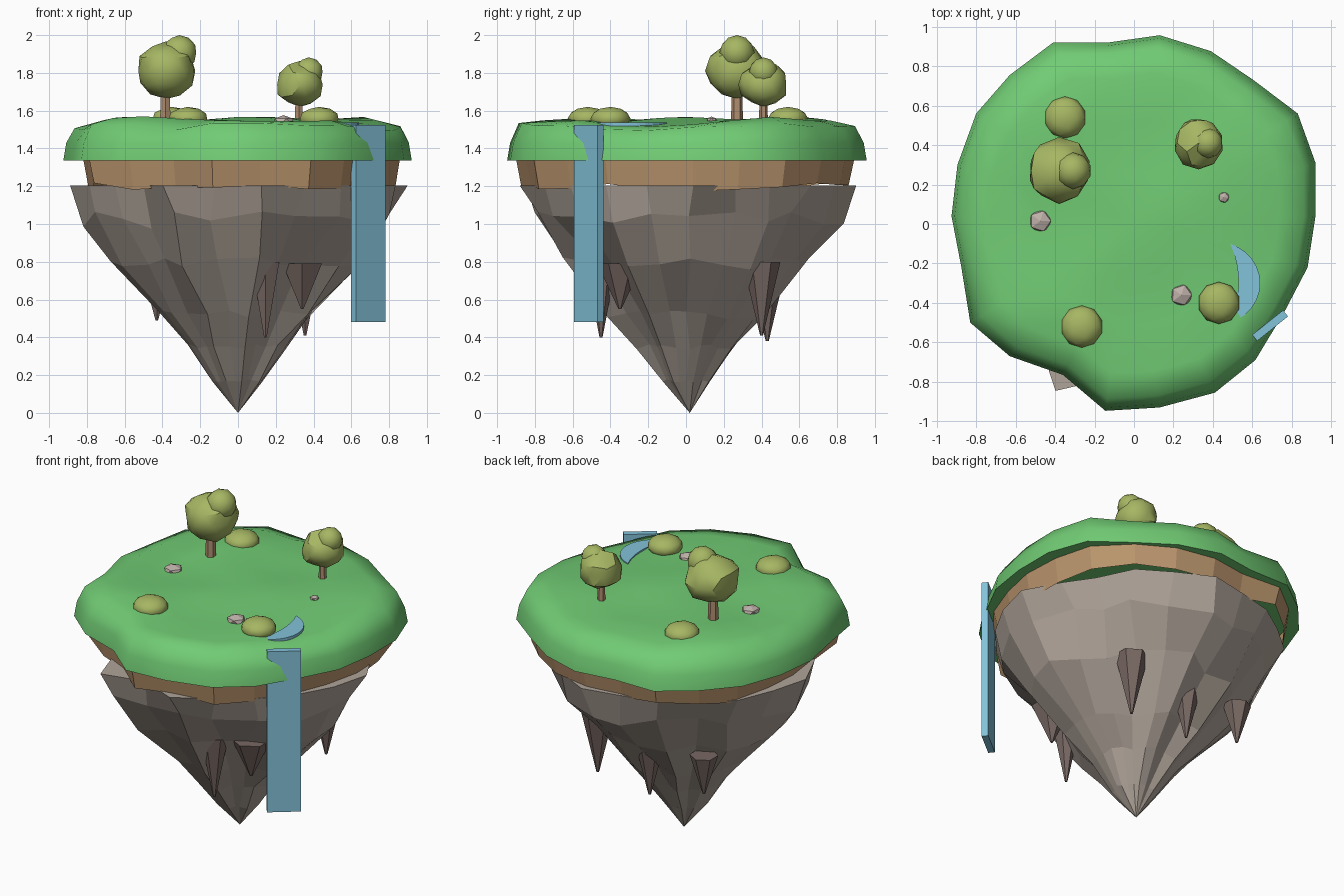
import bpy, bmesh, math, random
from mathutils import Vector, Matrix

random.seed(11)
cube = bpy.data.objects.get("Cube")
if cube:
    bpy.data.objects.remove(cube, do_unlink=True)


def material(name, r, g, b):
    m = bpy.data.materials.new(name)
    m.use_nodes = True
    m.diffuse_color = (r, g, b, 1)
    m.node_tree.nodes["Principled BSDF"].inputs["Base Color"].default_value = (r, g, b, 1)
    return m


GRASS = material("grass green", 0.165, 0.6, 0.175)
SOIL = material("soil brown", 0.5, 0.305, 0.155)
ROCK = material("rock grey", 0.43, 0.37, 0.32)
SPIKE = material("dark rock", 0.19, 0.14, 0.125)
LEAF = material("leaf olive", 0.38, 0.47, 0.125)
BARK = material("bark brown", 0.43, 0.265, 0.155)
WATER = material("water blue", 0.225, 0.54, 0.7)
PEBBLE = material("pebble grey", 0.52, 0.44, 0.4)


def finish(name, bm, mat, smooth=None):
    bmesh.ops.recalc_face_normals(bm, faces=bm.faces)
    mesh = bpy.data.meshes.new(name)
    bm.to_mesh(mesh)
    bm.free()
    mesh.materials.append(mat)
    ob = bpy.data.objects.new(name, mesh)
    bpy.context.collection.objects.link(ob)
    if smooth:
        bpy.ops.object.select_all(action='DESELECT')
        ob.select_set(True)
        bpy.context.view_layer.objects.active = ob
        bpy.ops.object.shade_smooth_by_angle(angle=math.radians(smooth))
    return ob


def loft(name, rings, mat, first="cap", last="cap", smooth=None):
    """Skin closed rings; each end is 'cap', 'open' or a point to fan to."""
    bm = bmesh.new()
    loops = [[bm.verts.new(p) for p in ring] for ring in rings]
    n = len(loops[0])
    for a, b in zip(loops, loops[1:]):
        for i in range(n):
            j = (i + 1) % n
            bm.faces.new((a[i], a[j], b[j], b[i]))
    for loop, end in ((loops[0], first), (loops[-1], last)):
        if end == "cap":
            bm.faces.new(loop)
        elif end != "open":
            tip = bm.verts.new(end)
            for i in range(n):
                bm.faces.new((loop[i], loop[(i + 1) % n], tip))
    return finish(name, bm, mat, smooth)


def blob(name, centre, radii, mat, detail, jitter=0.0, smooth=None):
    bm = bmesh.new()
    bmesh.ops.create_icosphere(bm, subdivisions=detail, radius=1)
    for v in bm.verts:
        v.co *= 1 + random.uniform(-jitter, jitter)
        v.co = Vector(centre) + v.co * Vector(radii)
    return finish(name, bm, mat, smooth)


def cone(name, base, tip, r_base, r_tip, mat, sides):
    base, tip = Vector(base), Vector(tip)
    bm = bmesh.new()
    bmesh.ops.create_cone(bm, cap_ends=True, segments=sides, radius1=r_base,
                          radius2=r_tip, depth=(tip - base).length)
    turn = (tip - base).to_track_quat('Z', 'Y').to_matrix().to_4x4()
    bmesh.ops.transform(bm, verts=bm.verts, matrix=Matrix.Translation((base + tip) / 2) @ turn)
    return finish(name, bm, mat)


# Island outline, anticlockwise from the +x side
outline = [(.92, .04), (.92, .31), (.83, .56), (.605, .73), (.39, .876), (.13, .957),
           (-.13, .92), (-.41, .92), (-.63, .755), (-.80, .56), (-.895, .30), (-.925, .04),
           (-.875, -.22), (-.83, -.50), (-.63, -.67), (-.36, -.765), (-.145, -.947),
           (.13, -.93), (.41, -.855), (.615, -.69), (.76, -.45), (.88, -.22)]


def ground(x, y):
    dip = 0.04 * math.exp(-((x - .62) ** 2 + (y + .3) ** 2) / 0.05)
    return 1.55 + 0.02 * math.sin(5 * x + 1) * math.cos(6 * y) - dip


# Grass cap with a drooping rim
turf = [[(x, y, 1.335) for x, y in outline],
        [(x * .983, y * .983, 1.43) for x, y in outline],
        [(x * .935, y * .935, 1.52 + random.uniform(-.025, .015)) for x, y in outline]]
for f in (.8, .55, .28):
    turf.append([(x * f, y * f, ground(x * f, y * f)) for x, y in outline])
loft("grass_cap", turf, GRASS, last=(0, 0, ground(0, 0)), smooth=60)

# Soil band with a ragged lower edge, narrower on the -x side
spread = {2: .94, 3: .98, 4: .96, 10: .89, 11: .885, 12: .9}
soil = [[], []]
for i, (x, y) in enumerate(outline):
    f = spread.get(i, random.uniform(.91, .95))
    soil[0].append((x * f, y * f, 1.34))
    soil[1].append((x * (f - .03), y * (f - .03), 1.2 + random.uniform(-.03, .025)))
loft("soil_band", soil, SOIL, first="open", last="open")

# Faceted rock cone: rim radius per column, slimmer where columns carry spikes
reach = [.90, .82, .79, .86, .86, .91, .86, .87, .86, .89, .87, .89,
         .81, .76, .73, .935, .79, .89, .83, .82, .83, .86]
slim = {3: .87, 6: .9, 8: .93, 18: .86, 19: .86}
rock = []
for z, f in ((1.205, 1), (1.02, .92), (.79, .735), (.52, .47), (.35, .295), (.17, .15)):
    ring = []
    wobble = 0 if f == 1 else 1
    for i, (x, y) in enumerate(outline):
        a = math.atan2(y, x) + wobble * random.uniform(-.05, .05)
        r = f * (reach[i] * f + .87 * (1 - f))
        if wobble:
            r *= random.uniform(.94, 1.05) * (slim.get(i, 1) if z < 1 else 1)
        ring.append((r * math.cos(a), r * math.sin(a),
                     z + wobble * f * random.uniform(-.05, .05)))
    rock.append(ring)
loft("rock_base", rock, ROCK, last=(0, 0.02, 0))

# Hanging rock spikes: x, y, top, tip, radius
for i, (x, y, top, tip, r) in enumerate([
        (.145, -.45, .80, .40, .085), (.34, -.35, .79, .55, .12), (.355, .40, .80, .41, .1),
        (-.43, .43, .74, .49, .085), (-.04, .43, .68, .38, .08), (-.03, 0, .19, .06, .035)]):
    cone(f"rock_spike_{i + 1}", (x, y, top), (x, y, tip), r, .008, SPIKE if i < 5 else ROCK, 6)

# Waterfall slab
bm = bmesh.new()
bmesh.ops.create_cube(bm, size=1)
for v in bm.verts:
    v.co = Matrix.Rotation(math.radians(38.6), 3, 'Z') @ (v.co * Vector((.2, .04, 1.045)))
    v.co += Vector((.69, -.515, 1.0025))
finish("waterfall", bm, WATER)

# Crescent pond
crescent = []
for k in range(13):
    a = math.radians(-72 + 144 * k / 12)
    crescent.append((.42 + .22 * math.cos(a), -.3 + .21 * math.sin(a)))
for k in range(1, 8):
    t = 1 - 2 * k / 8
    crescent.append((.49 + .04 * (1 - t * t), -.3 + .2 * t))
loft("pond", [[(x, y, z) for x, y in crescent] for z in (1.51, 1.537)], WATER)

# Trees: trunk, main crown and smaller upper crown
for name, x, y, trunk, mid, r, dx, top, r2 in (
        ("large_tree", -.385, .27, .032, 1.81, .163, .075, 1.907, .093),
        ("small_tree", .322, .41, .024, 1.738, .13, .052, 1.805, .077)):
    cone(name + "_trunk", (x, y, 1.52), (x, y, mid - .05), trunk, trunk * .85, BARK, 6)
    blob(name + "_crown", (x + .005, y, mid), (r, r, r * .9), LEAF, 2, .08, 35)
    blob(name + "_upper_crown", (x + dx, y, top), (r2, r2, r2), LEAF, 2, 0, 35)

# Bushes and loose stones
for i, (x, y) in enumerate([(-.35, .54), (-.265, -.52), (.43, -.40)]):
    blob(f"bush_{i + 1}", (x, y, 1.557), (.107, .107, .063), LEAF, 2, 0, 35)
for i, (x, y, r) in enumerate([(-.475, .015, .06), (.24, -.36, .06), (.455, .135, .03)]):
    blob(f"stone_{i + 1}", (x, y, ground(x, y) + .004), (r, r, r * .55), PEBBLE, 1, .03)
